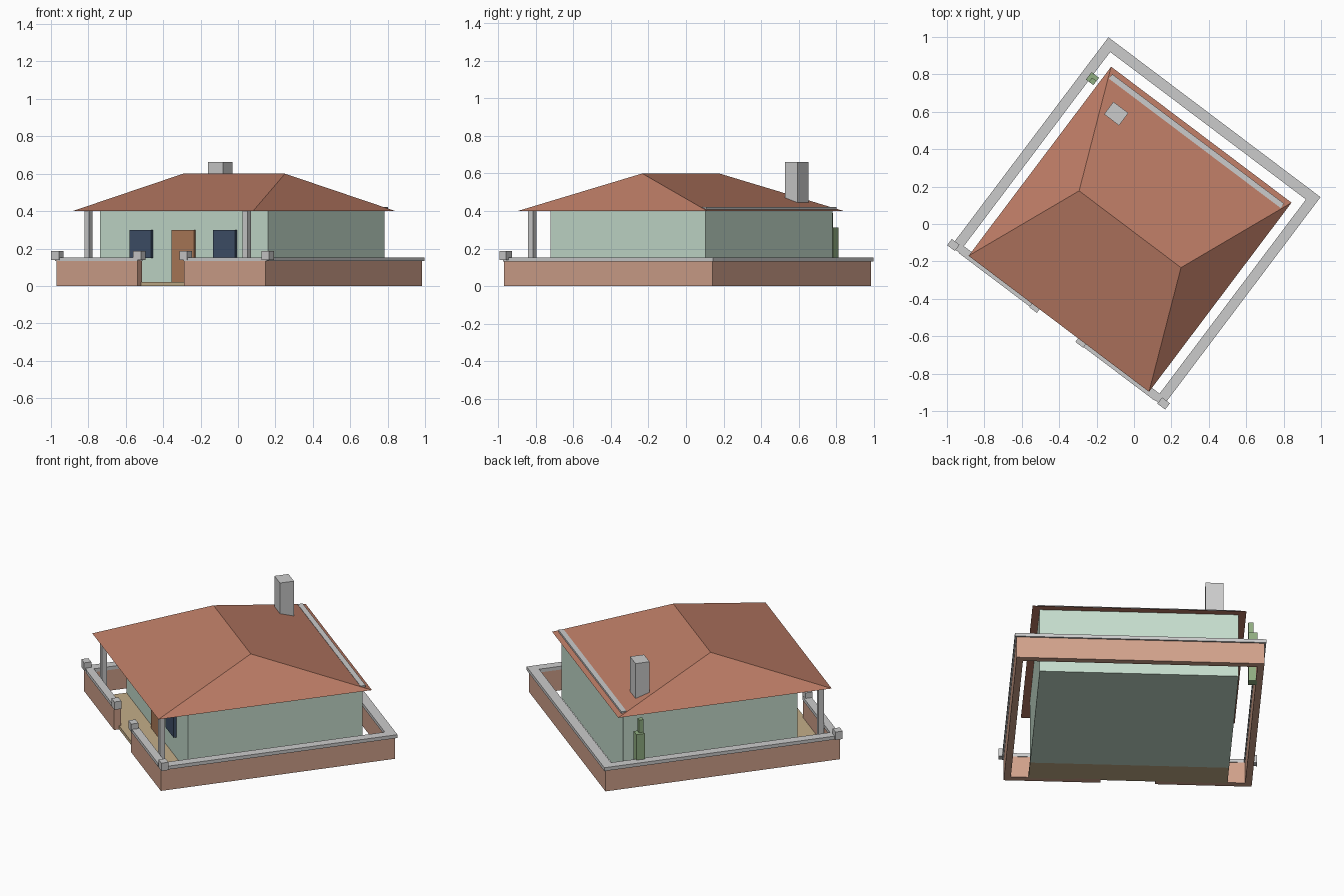
import bpy
from math import radians
from mathutils import Matrix

if "Cube" in bpy.data.objects:
    bpy.data.objects.remove(bpy.data.objects["Cube"])

# The whole plot is turned about the vertical axis
TURN = Matrix.Rotation(radians(-37), 4, 'Z')


def material(name, rgb):
    m = bpy.data.materials.new(name)
    m.diffuse_color = (*rgb, 1)
    m.use_nodes = True
    m.node_tree.nodes["Principled BSDF"].inputs["Base Color"].default_value = m.diffuse_color
    return m


BRICK = material("brick", (0.64, 0.36, 0.26))
TILE = material("tile", (0.50, 0.20, 0.13))
PLASTER = material("plaster", (0.56, 0.72, 0.61))
STONE = material("stone", (0.75, 0.75, 0.73))
GLASS = material("glass", (0.05, 0.08, 0.14))
WOOD = material("wood", (0.42, 0.20, 0.10))
SAND = material("sand", (0.55, 0.42, 0.25))
GREEN = material("green", (0.28, 0.42, 0.22))


def mesh(name, verts, faces, mat):
    me = bpy.data.meshes.new(name)
    me.from_pydata(verts, [], faces)
    me.transform(TURN)
    me.materials.append(mat)
    ob = bpy.data.objects.new(name, me)
    bpy.context.collection.objects.link(ob)
    return ob


def box(name, xs, ys, zs, mat):
    verts = [(x, y, z) for z in zs for x, y in
             ((xs[0], ys[0]), (xs[1], ys[0]), (xs[1], ys[1]), (xs[0], ys[1]))]
    faces = [(3, 2, 1, 0), (4, 5, 6, 7), (0, 1, 5, 4),
             (1, 2, 6, 5), (2, 3, 7, 6), (3, 0, 4, 7)]
    return mesh(name, verts, faces, mat)


def span(centre, size):
    return (centre - size / 2, centre + size / 2)


def mirrored(s, a, b):
    return tuple(sorted((s * a, s * b)))


# House body and porch floor
box("house_walls", (-.562, .562), (-.479, .555), (0, .4), PLASTER)
box("porch_floor", (-.562, .562), (-.655, -.479), (0, .022), SAND)

# Hipped roof with short ridge
a, y0, y1, r, ym = .604, -.668, .598, .341, -.035
mesh("hip_roof",
     [(-a, y0, .4), (a, y0, .4), (a, y1, .4), (-a, y1, .4), (-r, ym, .6), (r, ym, .6)],
     [(3, 2, 1, 0), (0, 1, 5, 4), (1, 2, 5), (2, 3, 4, 5), (3, 0, 4)], TILE)
box("chimney", span(-.431, .1), span(.414, .083), (.41, .662), STONE)
box("rear_roof_strip", (-.575, .575), (.54, .57), (.402, .421), STONE)

# Door
box("front_door", span(0, .15), (-.492, -.47), (.022, .3), WOOD)

# Rear boundary wall
box("rear_wall", (-.70, .70), (.665, .705), (0, .135), BRICK)
box("rear_coping", (-.71, .71), (.658, .715), (.132, .153), STONE)

# Parts repeated left and right
for side, s in (("left", -1), ("right", 1)):
    box(side + "_window", span(s * .28, .147), (-.497, -.47), (.15, .3), GLASS)
    box(side + "_porch_post", span(s * .53, .032), span(-.625, .032), (.02, .4), STONE)
    box(side + "_side_wall", mirrored(s, .662, .70), (-.685, .665), (0, .135), BRICK)
    box(side + "_side_coping", mirrored(s, .655, .71), (-.685, .658), (.132, .153), STONE)
    box(side + "_front_wall", mirrored(s, .155, .662), (-.685, -.645), (0, .135), BRICK)
    box(side + "_front_coping", mirrored(s, .155, .655), (-.688, -.642), (.132, .153), STONE)
    for part, x in (("gate", .155), ("corner", .704)):
        box(side + "_" + part + "_cap", span(s * x, .052), (-.692, -.65), (.138, .187), STONE)

# Stepped green column beside the house
box("shrub_base", span(-.645, .05), span(.487, .05), (0, .312), GREEN)
box("shrub_top", (-.65, -.62), (.462, .49), (0, .39), GREEN)
